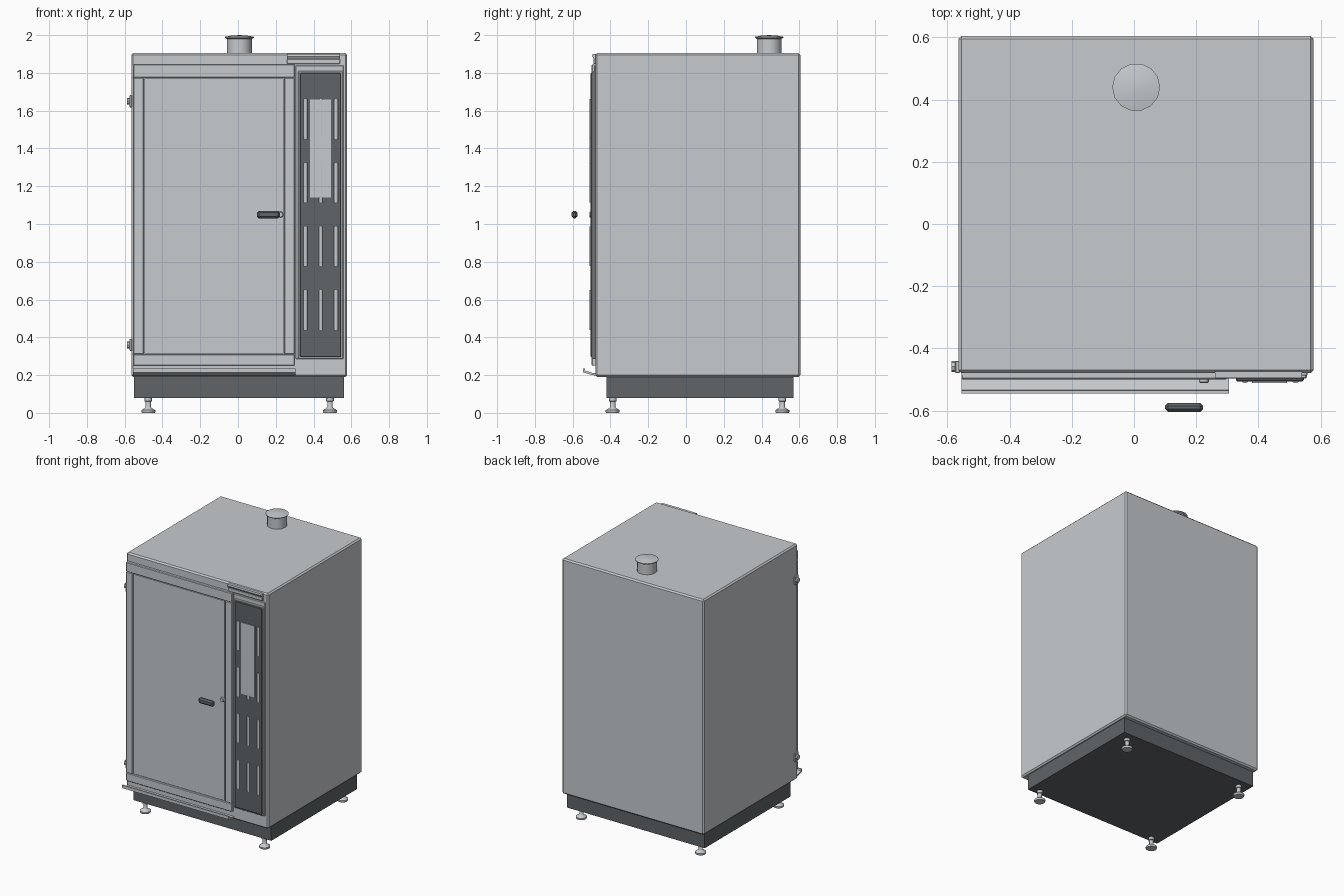
import bpy, bmesh, math
from mathutils import Vector

old = bpy.data.objects.get("Cube")
if old:
    bpy.data.objects.remove(old)


def material(name, rgb):
    m = bpy.data.materials.new(name)
    m.use_nodes = True
    m.diffuse_color = (*rgb, 1)
    m.node_tree.nodes["Principled BSDF"].inputs["Base Color"].default_value = (*rgb, 1)
    return m


STEEL = material("light steel", (0.57, 0.60, 0.62))
DARK = material("dark grey", (0.115, 0.128, 0.137))


def finish(bm, name, mat, smooth=False):
    bmesh.ops.recalc_face_normals(bm, faces=bm.faces)
    me = bpy.data.meshes.new(name)
    bm.to_mesh(me)
    bm.free()
    me.materials.append(mat)
    ob = bpy.data.objects.new(name, me)
    bpy.context.collection.objects.link(ob)
    if smooth:
        bpy.ops.object.select_all(action='DESELECT')
        ob.select_set(True)
        bpy.context.view_layer.objects.active = ob
        bpy.ops.object.shade_smooth_by_angle(angle=math.radians(40))
    return ob


def box(name, mat, x, y, z, bevel=0.0):
    """Box from three (low, high) ranges, with an optional chamfer."""
    bm = bmesh.new()
    bmesh.ops.create_cube(bm, size=1)
    for v in bm.verts:
        v.co = Vector([(a + b) / 2 + c * (b - a) for c, (a, b) in zip(v.co, (x, y, z))])
    if bevel:
        bmesh.ops.bevel(bm, geom=bm.edges[:], offset=bevel, segments=1, affect='EDGES')
    return finish(bm, name, mat)


def lathe(name, mat, profile, loc, sides=16, axis='Z'):
    """Solid of revolution from (radius, height) points, ends closed."""
    bm = bmesh.new()
    rings = []
    for r, h in profile:
        ring = []
        for i in range(sides):
            a = math.tau * i / sides
            p = Vector((r * math.cos(a), r * math.sin(a), h))
            if axis == 'Y':
                p = Vector((p.x, -h, p.y))
            elif axis == 'X':
                p = Vector((h, p.x, p.y))
            ring.append(bm.verts.new(p + Vector(loc)))
        rings.append(ring)
    for lo, hi in zip(rings, rings[1:]):
        for i in range(sides):
            j = (i + 1) % sides
            bm.faces.new((lo[i], lo[j], hi[j], hi[i]))
    bm.faces.new(rings[0])
    bm.faces.new(rings[-1])
    return finish(bm, name, mat, smooth=True)


def extrude_x(name, mat, outline, x0, x1):
    """Prism along x from a (y, z) outline."""
    bm = bmesh.new()
    face = bm.faces.new([bm.verts.new((x0, y, z)) for y, z in outline])
    new = bmesh.ops.extrude_face_region(bm, geom=[face])["geom"]
    for v in new:
        if isinstance(v, bmesh.types.BMVert):
            v.co.x = x1
    return finish(bm, name, mat)


# Cabinet and plinth
box("cabinet", STEEL, (-0.565, 0.578), (-0.48, 0.605), (0.19, 1.905), 0.01)
box("plinth", DARK, (-0.55, 0.562), (-0.42, 0.57), (0.08, 0.195))

# Four levelling feet
foot = [(0.034, 0), (0.037, 0.004), (0.037, 0.014), (0.018, 0.026), (0.014, 0.032),
        (0.014, 0.06), (0.02, 0.062), (0.02, 0.082)]
for side, fx in (("right", -0.475), ("left", 0.487)):
    for end, fy in (("front", -0.388), ("back", 0.51)):
        lathe(f"foot_{end}_{side}", STEEL, foot, (fx, fy, 0))

# Chimney with a shallow domed cap
lathe("chimney", STEEL, [(0.066, 0), (0.066, 0.083)], (0.007, 0.44, 1.9), 14)
lathe("chimney_cap", STEEL, [(0.066, 0), (0.077, 0.006), (0.077, 0.011), (0.045, 0.017),
                             (0.002, 0.02)], (0.007, 0.44, 1.98), 14)

# Door: slab, frame rails and stiles, recessed centre panel
box("door_slab", STEEL, (-0.555, 0.30), (-0.487, -0.475), (0.25, 1.845))
for name, x, z in (("top_rail", (-0.555, 0.30), (1.775, 1.845)),
                   ("bottom_rail", (-0.555, 0.30), (0.25, 0.31)),
                   ("right_stile", (-0.555, -0.50), (0.31, 1.775)),
                   ("left_stile", (0.245, 0.30), (0.31, 1.775))):
    box("door_" + name, STEEL, x, (-0.5, -0.48), z, 0.004)
box("door_panel", STEEL, (-0.495, 0.24), (-0.496, -0.48), (0.315, 1.77))

# Drip tray below the door
extrude_x("drip_tray", STEEL, [(-0.475, 0.198), (-0.495, 0.2), (-0.545, 0.214), (-0.545, 0.236),
                               (-0.536, 0.236), (-0.534, 0.224), (-0.495, 0.212),
                               (-0.475, 0.212)], -0.555, 0.305)

# Handle and latch
box("door_handle", DARK, (0.10, 0.222), (-0.605, -0.575), (1.03, 1.07), 0.01)
lathe("door_latch", STEEL, [(0.016, 0), (0.016, 0.012), (0.012, 0.016)], (0.225, -0.496, 1.05), 12, 'Y')

# Hinges on the right side
for i, hz in enumerate((0.36, 1.65)):
    box(f"hinge_plate_{i}", STEEL, (-0.575, -0.56), (-0.48, -0.44), (hz - 0.032, hz + 0.032), 0.003)
    lathe(f"hinge_pin_{i}", STEEL, [(0.018, 0), (0.018, 0.022)], (-0.587, -0.458, hz), 8, 'X')

# Control column surround, with a stepped trim above it
box("control_surround", STEEL, (0.305, 0.558), (-0.488, -0.475), (0.285, 1.84), 0.003)
box("control_rim", STEEL, (0.318, 0.556), (-0.497, -0.48), (0.285, 1.81), 0.004)
box("trim_lower", STEEL, (0.26, 0.54), (-0.49, -0.475), (1.847, 1.874), 0.003)
extrude_x("trim_upper", STEEL, [(-0.475, 1.874), (-0.488, 1.874), (-0.497, 1.888),
                                (-0.495, 1.9), (-0.475, 1.9)], 0.26, 0.54)

# Control panel, display and vertical light strips
box("control_panel", DARK, (0.328, 0.546), (-0.506, -0.485), (0.295, 1.80), 0.004)
box("display", STEEL, (0.38, 0.492), (-0.511, -0.5), (1.14, 1.66))
for row in range(4):
    z0 = 0.44 + row * 0.337
    for col in range(3):
        lathe(f"strip_{row}_{col}", STEEL, [(0.0115, 0), (0.0115, 0.21)],
              (0.357 + col * 0.081, -0.501, z0), 10)
